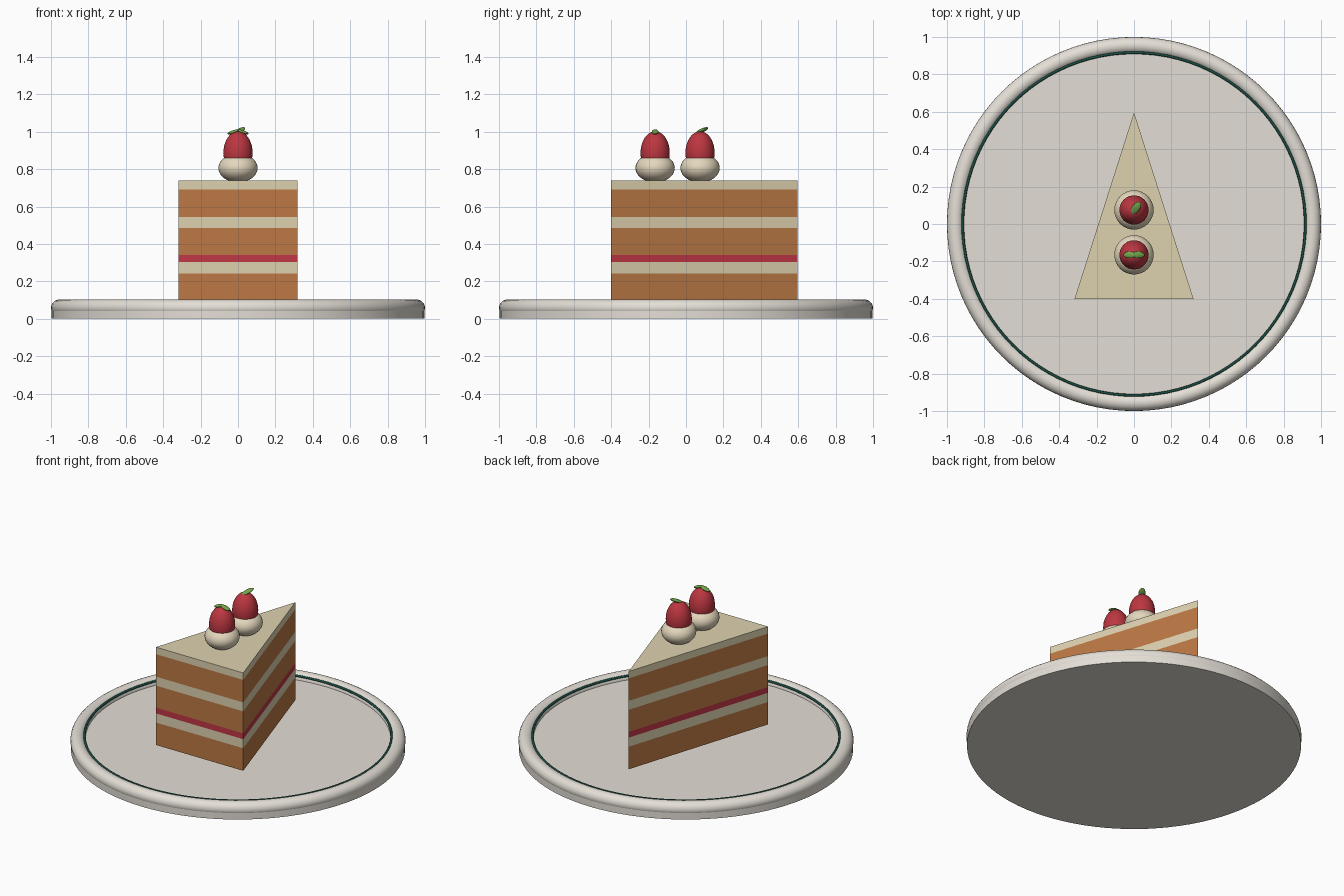
import bpy
import bmesh
from math import radians
from mathutils import Matrix, Vector, Euler

if "Cube" in bpy.data.objects:
    bpy.data.objects.remove(bpy.data.objects["Cube"], do_unlink=True)


def material(name, *rgb):
    linear = [((c / 255 + 0.055) / 1.055) ** 2.4 for c in rgb] + [1.0]
    mat = bpy.data.materials.new(name)
    mat.use_nodes = True
    mat.diffuse_color = linear
    mat.node_tree.nodes["Principled BSDF"].inputs["Base Color"].default_value = linear
    return mat


PORCELAIN = material("porcelain", 228, 223, 214)
TEAL = material("dark teal", 25, 75, 65)
SPONGE = material("sponge brown", 188, 121, 69)
CREAM = material("cream", 222, 210, 176)
WHIPPED = material("whipped cream", 228, 215, 188)
JAM = material("jam red", 192, 55, 70)
BERRY = material("berry red", 188, 54, 64)
LEAF = material("leaf green", 115, 165, 75)


def finish(obj, name, mat, smooth=True):
    obj.name = name
    obj.data.materials.append(mat)
    if smooth:
        bpy.ops.object.shade_smooth_by_angle(angle=radians(40))
    return obj


def ring(name, mat, major, minor, z):
    bpy.ops.mesh.primitive_torus_add(major_radius=major, minor_radius=minor, location=(0, 0, z),
                                     major_segments=96, minor_segments=20)
    return finish(bpy.context.object, name, mat)


def ellipsoid(name, mat, loc, size, rot=(0, 0, 0)):
    bpy.ops.mesh.primitive_uv_sphere_add(segments=32, ring_count=20, radius=1, location=loc,
                                         rotation=[radians(a) for a in rot])
    obj = bpy.context.object
    obj.scale = size
    return finish(obj, name, mat)


def wedge(name, mat, bottom, top):
    # triangular slab with its point towards the back
    bm = bmesh.new()
    corners = [(-0.318, -0.4), (0.318, -0.4), (0, 0.596)]
    face = bm.faces.new([bm.verts.new((x, y, bottom)) for x, y in corners])
    grown = bmesh.ops.extrude_face_region(bm, geom=[face])
    verts = [v for v in grown["geom"] if isinstance(v, bmesh.types.BMVert)]
    bmesh.ops.translate(bm, verts=verts, vec=(0, 0, top - bottom))
    bmesh.ops.recalc_face_normals(bm, faces=bm.faces)
    mesh = bpy.data.meshes.new(name)
    bm.to_mesh(mesh)
    bm.free()
    obj = bpy.data.objects.new(name, mesh)
    bpy.context.collection.objects.link(obj)
    return finish(obj, name, mat, smooth=False)


# Plate: base disc, rounded rim and painted ring
PLATE_TOP = 0.062
bpy.ops.mesh.primitive_cylinder_add(vertices=96, radius=0.997, depth=PLATE_TOP,
                                    location=(0, 0, PLATE_TOP / 2))
finish(bpy.context.object, "plate_base", PORCELAIN)
ring("plate_rim", PORCELAIN, 0.955, 0.045, 0.058)
ring("plate_painted_ring", TEAL, 0.916, 0.007, 0.087)

# Cake layers, stacked from the bottom
z = 0.094
for name, mat, top in (("lower_sponge", SPONGE, 0.242),
                       ("lower_cream", CREAM, 0.302),
                       ("jam_layer", JAM, 0.34),
                       ("middle_sponge", SPONGE, 0.485),
                       ("middle_cream", CREAM, 0.544),
                       ("upper_sponge", SPONGE, 0.692),
                       ("top_cream", CREAM, 0.738)):
    wedge(name, mat, z, top)
    z = top

# Cream dollops, each with a berry on top
for side, y in (("front", -0.165), ("back", 0.075)):
    ellipsoid(side + "_dollop", WHIPPED, (0, y, 0.806), (0.105, 0.105, 0.077))
    ellipsoid(side + "_berry", BERRY, (0, y, 0.887), (0.078, 0.078, 0.115))

# Leaves: a drooping pair in front, a single raised one behind
for side, x in (("right", -1), ("left", 1)):
    ellipsoid("front_leaf_" + side, LEAF, (0.024 * x, -0.165, 0.999),
              (0.034, 0.018, 0.009), (0, 18 * x, 0))
ellipsoid("back_leaf", LEAF, (0.01, 0.085, 1.006), (0.042, 0.021, 0.01), (0, -22, 55))
